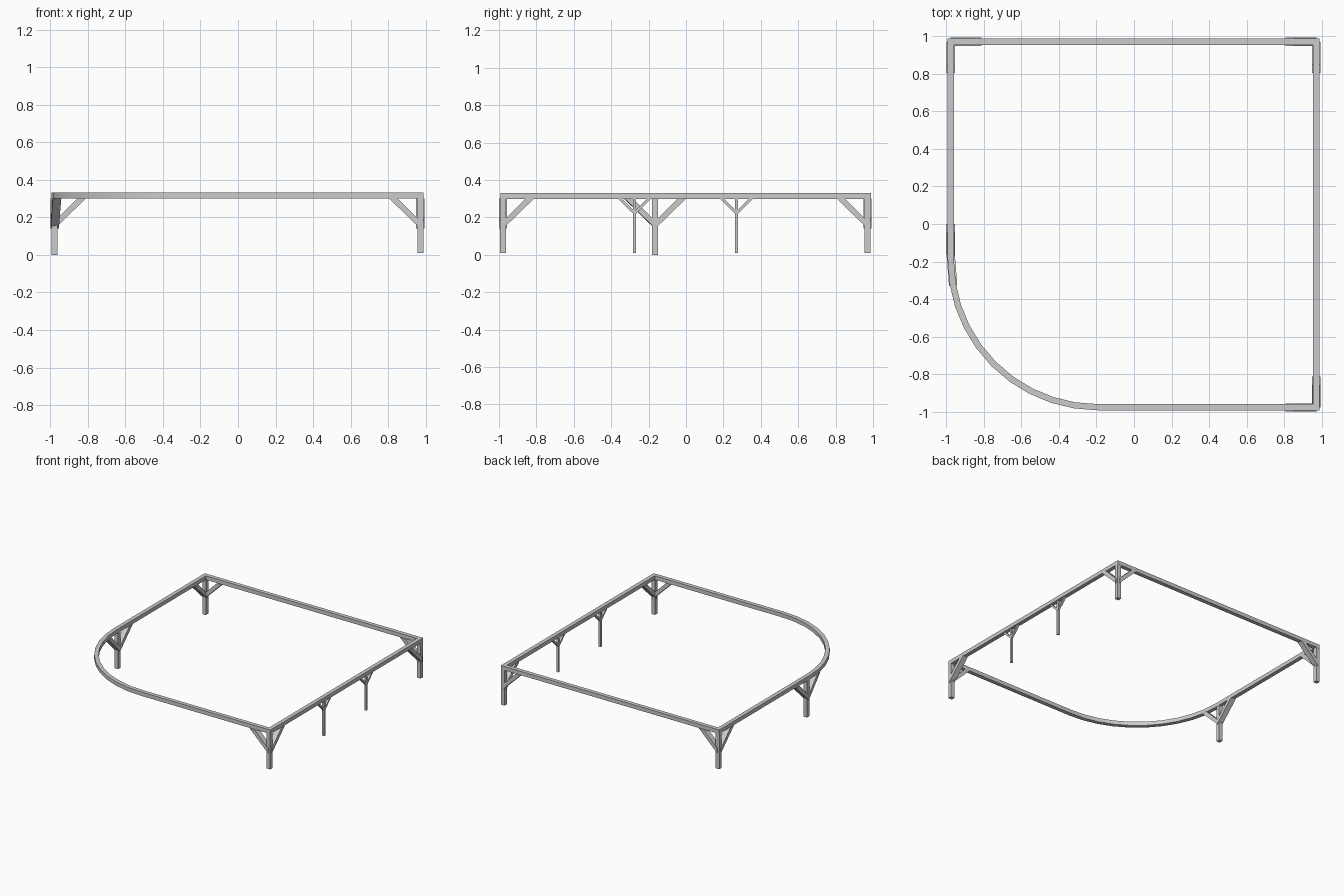
import bpy, bmesh, math
from mathutils import Matrix

if "Cube" in bpy.data.objects:
    bpy.data.objects.remove(bpy.data.objects["Cube"])

BEAM_LOW, BEAM_TOP = 0.30, 0.332


def make_object(name, bm, matrix=Matrix()):
    bmesh.ops.recalc_face_normals(bm, faces=bm.faces)
    mesh = bpy.data.meshes.new(name)
    bm.to_mesh(mesh)
    bm.free()
    obj = bpy.data.objects.new(name, mesh)
    bpy.context.collection.objects.link(obj)
    obj.matrix_world = matrix
    return obj


def post(name, x, y, width, base):
    bm = bmesh.new()
    height = BEAM_LOW - base + 0.005
    bmesh.ops.create_cube(bm, size=1, matrix=Matrix.Translation((x, y, base + height / 2))
                          @ Matrix.Diagonal((width, width, height, 1)))
    make_object(name, bm)


def brace(name, x, y, angle, profile, thick):
    # profile in (distance from post, height), swung about z to the given angle
    bm = bmesh.new()
    face = bm.faces.new([bm.verts.new((u, -thick / 2, z)) for u, z in profile])
    ext = bmesh.ops.extrude_face_region(bm, geom=[face])
    verts = [g for g in ext["geom"] if isinstance(g, bmesh.types.BMVert)]
    bmesh.ops.translate(bm, verts=verts, vec=(0, thick, 0))
    make_object(name, bm, Matrix.Translation((x, y, 0))
                @ Matrix.Rotation(math.radians(angle), 4, 'Z'))


# Top rail: closed loop with one large rounded corner
def rail_loop(inset):
    x0, x1, y0, y1 = -0.993, 0.988, -0.993, 0.988
    r, steps = 0.80, 10
    cx, cy = x0 + r, y0 + r
    arc = [(cx - (r - inset) * math.cos(a), cy - (r - inset) * math.sin(a))
           for a in (math.pi / 2 * i / steps for i in range(steps + 1))]
    return arc + [(x1 - inset, y0 + inset), (x1 - inset, y1 - inset), (x0 + inset, y1 - inset)]


bm = bmesh.new()
rings = [[bm.verts.new((x, y, z)) for x, y in rail_loop(inset)]
         for inset, z in ((0, BEAM_LOW), (0, BEAM_TOP), (0.033, BEAM_TOP), (0.033, BEAM_LOW))]
n = len(rings[0])
for k in range(4):
    a, b = rings[k], rings[(k + 1) % 4]
    for i in range(n):
        j = (i + 1) % n
        bm.faces.new((a[i], a[j], b[j], b[i]))
rail = make_object("top_rail", bm)
bpy.context.view_layer.objects.active = rail
rail.select_set(True)
bpy.ops.object.shade_smooth_by_angle(angle=math.radians(30))

# Main posts, each with two diagonal braces under the rail
big = [(0, 0.14), (0.165, BEAM_LOW), (0.12, BEAM_LOW), (0, 0.18)]
main_posts = {
    "front_right": (0.972, -0.978, 0.01, (180, 90)),
    "back_right": (0.972, 0.971, 0.01, (180, -90)),
    "back_left": (-0.977, 0.971, 0.01, (0, -90)),
    "left_side": (-0.977, -0.165, 0.0, (90, -85.5)),
}
for name, (x, y, base, angles) in main_posts.items():
    post(name + "_post", x, y, 0.032, base)
    for i, angle in enumerate(angles):
        brace(f"{name}_brace_{i + 1}", x, y, angle, big, 0.044)

# Thin posts on the right side with small Y braces
small = [(0, 0.213), (0.088, BEAM_LOW), (0.067, BEAM_LOW), (0, 0.234)]
for name, y in (("thin_front", -0.275), ("thin_back", 0.27)):
    post(name + "_post", 0.972, y, 0.018, 0.01)
    for i, angle in enumerate((90, -90)):
        brace(f"{name}_brace_{i + 1}", 0.972, y, angle, small, 0.018)
